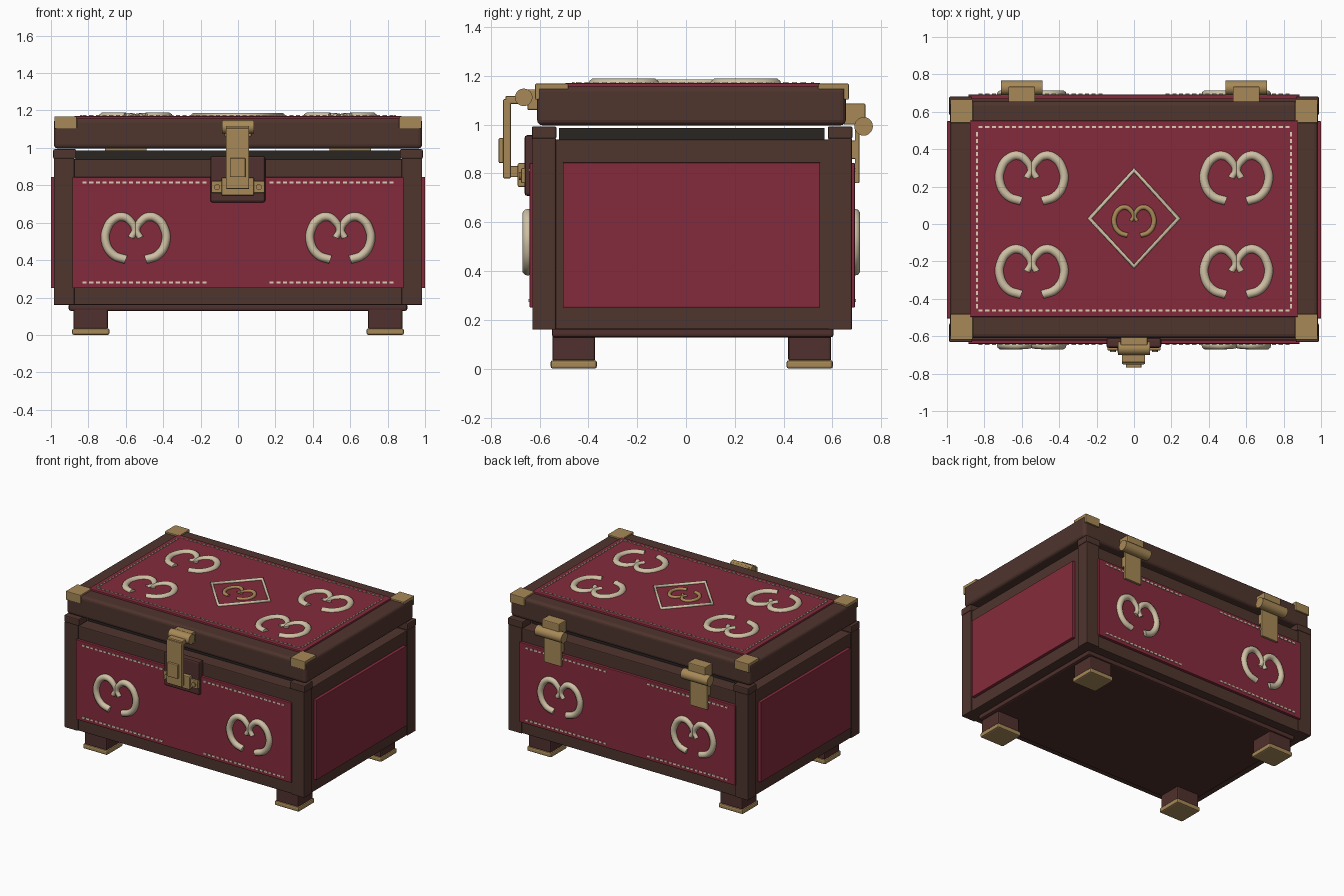
import bpy, bmesh, math
from mathutils import Matrix, Vector

if "Cube" in bpy.data.objects:
    bpy.data.objects.remove(bpy.data.objects["Cube"])


def material(name, rgb):
    m = bpy.data.materials.new(name)
    m.diffuse_color = (*rgb, 1)
    m.use_nodes = True
    m.node_tree.nodes["Principled BSDF"].inputs["Base Color"].default_value = m.diffuse_color
    return m


WOOD = material("brown wood", (0.078, 0.035, 0.027))
FOOTWOOD = material("reddish brown", (0.080, 0.030, 0.026))
RED = material("red leather", (0.235, 0.024, 0.045))
BRASS = material("brass", (0.39, 0.25, 0.095))
CREAM = material("cream cord", (0.62, 0.53, 0.37))
THREAD = material("pale thread", (0.75, 0.62, 0.46))
DARK = material("dark lining", (0.021, 0.018, 0.016))


def finish(name, mesh, mat):
    ob = bpy.data.objects.new(name, mesh)
    bpy.context.collection.objects.link(ob)
    mesh.materials.clear()
    mesh.materials.append(mat)
    return ob


def boxes(name, ranges, mat, bevel=0.0, segments=2):
    """One object made of boxes given as (x0, x1, y0, y1, z0, z1)."""
    bm = bmesh.new()
    for x0, x1, y0, y1, z0, z1 in ranges:
        mx = Matrix.Translation(((x0 + x1) / 2, (y0 + y1) / 2, (z0 + z1) / 2))
        mx = mx @ Matrix.Diagonal((abs(x1 - x0), abs(y1 - y0), abs(z1 - z0), 1))
        bmesh.ops.create_cube(bm, size=1, matrix=mx)
    me = bpy.data.meshes.new(name)
    bm.to_mesh(me)
    bm.free()
    ob = finish(name, me, mat)
    if bevel:
        b = ob.modifiers.new("soft edges", "BEVEL")
        b.width, b.segments = bevel, segments
    return ob


def barrel(name, centre, radius, length, mat, axis="X"):
    """Smooth cylinder lying along x or y."""
    bm = bmesh.new()
    rot = Matrix.Rotation(math.pi / 2, 4, "Y" if axis == "X" else "X")
    bmesh.ops.create_cone(bm, cap_ends=True, segments=20, radius1=radius, radius2=radius,
                          depth=length, matrix=Matrix.Translation(centre) @ rot)
    for f in bm.faces:
        f.smooth = len(f.verts) == 4
    for e in bm.edges:
        e.smooth = all(f.smooth for f in e.link_faces)
    me = bpy.data.meshes.new(name)
    bm.to_mesh(me)
    bm.free()
    return finish(name, me, mat)


def tubes(name, paths, radius, mat, matrix, closed=False, straight=False):
    """Round cords along paths of (x, y, thickness), placed by a matrix."""
    cu = bpy.data.curves.new(name, "CURVE")
    cu.dimensions = "3D"
    cu.bevel_depth, cu.bevel_resolution, cu.resolution_u = radius, 3, 5
    cu.use_fill_caps = True
    for path in paths:
        sp = cu.splines.new("POLY" if straight else "BEZIER")
        pts = sp.points if straight else sp.bezier_points
        pts.add(len(path) - 1)
        for p, (x, y, r) in zip(pts, path):
            p.co = (x, y, 0, 1) if straight else (x, y, 0)
            p.radius = r
            if not straight:
                p.handle_left_type = p.handle_right_type = "AUTO"
        sp.use_cyclic_u = closed
    tmp = bpy.data.objects.new(name + "_path", cu)
    bpy.context.collection.objects.link(tmp)
    me = bpy.data.meshes.new_from_object(tmp.evaluated_get(bpy.context.evaluated_depsgraph_get()))
    bpy.data.objects.remove(tmp)
    me.transform(matrix)
    for p in me.polygons:
        p.use_smooth = True
    return finish(name, me, mat)


SCROLL = [(-0.055, -0.122, 1), (-0.125, -0.095, 1), (-0.168, -0.02, 1), (-0.16, 0.05, 1),
          (-0.125, 0.1, 1), (-0.075, 0.117, 1), (-0.028, 0.09, 0.9), (-0.007, 0.04, 0.7),
          (-0.026, 0.0, 0.75)]
UPRIGHT = Matrix.Rotation(math.pi / 2, 4, "X")


def scroll(name, loc, scale, mat, rot=Matrix(), radius=0.024):
    mirrored = [(-x, y, r) for x, y, r in SCROLL]
    tubes(name, [SCROLL, mirrored], radius, mat,
          Matrix.Translation(loc) @ rot @ Matrix.Scale(scale, 4))


def span(a, b, step=0.036):
    n = round((b - a) / step)
    return [a + (b - a) * i / n for i in range(n + 1)]


# Feet with brass soles
soles, feet = [], []
for s in (-1, 1):
    for y in (-0.46, 0.507):
        soles.append((s * 0.787 - 0.1, s * 0.787 + 0.1, y - 0.095, y + 0.095, 0.0, 0.035))
        feet.append((s * 0.787 - 0.092, s * 0.787 + 0.092, y - 0.088, y + 0.088, 0.03, 0.15))
boxes("foot_soles", soles, BRASS, 0.01)
boxes("feet", feet, FOOTWOOD, 0.01)

# Body: base plinth, core, corner posts, lining
boxes("base_plinth", [(-0.905, 0.905, -0.55, 0.605, 0.128, 0.17)], FOOTWOOD, 0.012)
boxes("body", [(-0.978, 0.978, -0.622, 0.672, 0.16, 0.94)], WOOD, 0.006)
boxes("corner_posts", [(s * 0.875, s * 0.985, y, y + 0.097, 0.16, 0.945)
                       for s in (-1, 1) for y in (-0.63, 0.583)], WOOD, 0.005)
boxes("post_caps", [(s * 0.865, s * 0.988, y, y + 0.101, 0.942, 0.993)
                    for s in (-1, 1) for y in (-0.632, 0.581)], WOOD, 0.007)
boxes("inner_lining", [(-0.87, 0.87, -0.52, 0.567, 0.93, 0.987)], DARK)

# Leather panels
boxes("front_back_panels", [(-0.886, 0.886, -0.641, -0.61, 0.25, 0.843),
                            (-0.886, 0.886, 0.66, 0.692, 0.25, 0.843)], RED, 0.004)
boxes("side_panels", [(s * 0.97, s * 1.0, -0.505, 0.55, 0.25, 0.845) for s in (-1, 1)], RED, 0.004)

# Lid with leather top and brass corner caps
boxes("lid", [(-0.985, 0.985, -0.61, 0.655, 0.997, 1.157)], WOOD, 0.022, 3)
boxes("lid_top_panel", [(-0.877, 0.877, -0.497, 0.553, 1.14, 1.17)], RED, 0.004)
caps = []
for s in (-1, 1):
    caps += [(s * 0.862, s * 0.982, -0.618, -0.482, 1.145, 1.168),
             (s * 0.862, s * 0.982, 0.541, 0.667, 1.145, 1.168),
             (s * 0.862, s * 0.982, -0.618, -0.6, 1.103, 1.166),
             (s * 0.862, s * 0.982, 0.647, 0.667, 1.103, 1.166)]
boxes("lid_corner_caps", caps, BRASS, 0.004)

# Stitching on the front, back and lid
w, h = 0.011, 0.006
dashes = []
for y in (-0.642, 0.693):
    for s in (-1, 1):
        dashes += [(s * x - w, s * x + w, y - 0.004, y + 0.004, z - h, z + h)
                   for x in span(0.18, 0.82) for z in (0.28, 0.815)]
for y in (-0.462, 0.518):
    dashes += [(x - w, x + w, y - h, y + h, 1.167, 1.175) for x in span(-0.82, 0.82)]
for x in (-0.84, 0.84):
    dashes += [(x - h, x + h, y - w, y + w, 1.167, 1.175) for y in span(-0.44, 0.48)]
boxes("stitches", dashes, THREAD)

# Corded scroll ornaments
for s, side in ((-1, "left"), (1, "right")):
    scroll("front_scroll_" + side, (s * 0.547, -0.648, 0.52), 0.96, CREAM, UPRIGHT)
    scroll("back_scroll_" + side, (s * 0.547, 0.692, 0.52), 0.96, CREAM, UPRIGHT)
    for y, row in ((0.247, "rear"), (-0.253, "fore")):
        scroll("lid_scroll_%s_%s" % (row, side), (s * 0.547, y, 1.165), 1.02, CREAM)

# Diamond in the middle of the lid
tubes("lid_diamond", [[(0.237, 0, 1), (0, 0.257, 1), (-0.237, 0, 1), (0, -0.257, 1)]], 0.013,
      CREAM, Matrix.Translation((0, 0.03, 1.173)), closed=True, straight=True)
scroll("lid_centre_scroll", (0, 0.016, 1.171), 0.63, BRASS, radius=0.021)

# Front lock: leather plate, catch, ears with screws, hasp
boxes("lock_plate", [(-0.148, 0.146, -0.662, -0.61, 0.708, 0.957)], FOOTWOOD, 0.012)
boxes("lock_catch", [(-0.088, 0.085, -0.69, -0.655, 0.745, 0.842)], BRASS, 0.006)
boxes("lock_ears", [(s * 0.06, s * 0.142, -0.676, -0.655, 0.76, 0.822) for s in (-1, 1)], BRASS, 0.005)
for s, side in ((-1, "left"), (1, "right")):
    barrel("lock_screw_" + side, (s * 0.112, -0.678, 0.79), 0.016, 0.014, BRASS, "Y")
boxes("hasp_mount", [(-0.072, 0.072, -0.65, -0.6, 1.06, 1.145)], BRASS, 0.006)
barrel("hasp_barrel", (0, -0.665, 1.112), 0.036, 0.172, BRASS)
boxes("hasp_strap", [(-0.065, 0.06, -0.75, -0.717, 0.78, 1.105),
                     (-0.065, 0.06, -0.74, -0.665, 1.085, 1.118)], BRASS, 0.006)
boxes("hasp_button", [(-0.044, 0.04, -0.768, -0.74, 0.843, 0.945)], BRASS, 0.005)
boxes("hasp_staple", [(-0.035, 0.03, -0.725, -0.68, 0.785, 0.83)], BRASS, 0.004)

# Rear hinges
for s, side in ((-1, "left"), (1, "right")):
    x = s * 0.6
    boxes("hinge_block_" + side, [(x - 0.072, x + 0.072, 0.645, 0.735, 1.0, 1.087)], BRASS, 0.006)
    barrel("hinge_barrel_" + side, (x, 0.728, 0.993), 0.038, 0.22, BRASS)
    boxes("hinge_leaf_" + side, [(x - 0.07, x + 0.07, 0.692, 0.71, 0.76, 0.985),
                                 (x - 0.07, x + 0.07, 0.665, 0.7, 0.86, 0.935)], BRASS, 0.004)
